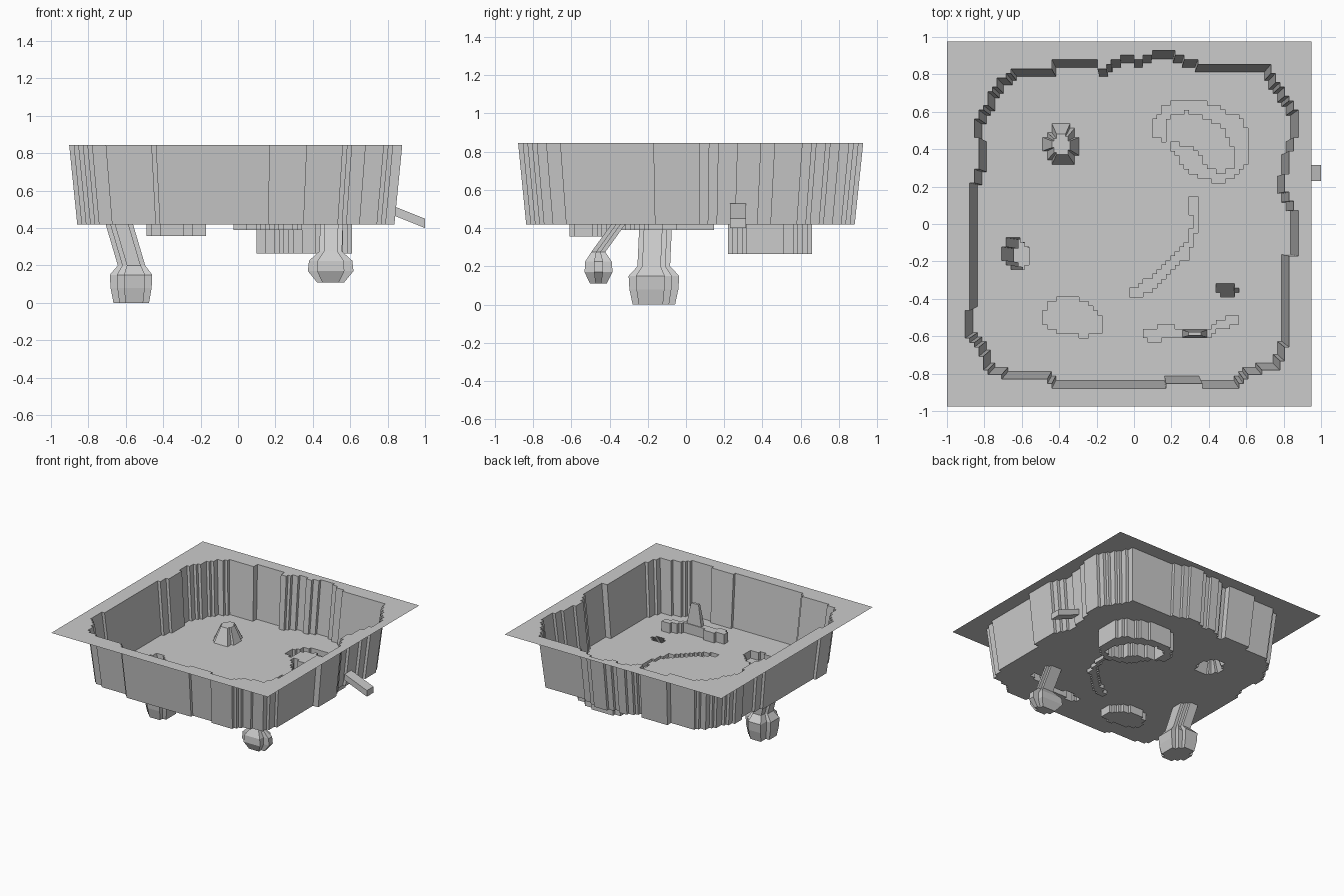
import bpy, bmesh

if "Cube" in bpy.data.objects:
    bpy.data.objects.remove(bpy.data.objects["Cube"])

CELL = 0.0244
RIM, FLOOR = 0.845, 0.42


def stair(points):
    """Closed outline snapped to the terrain grid as right-angled steps."""
    pts = [(round(x / CELL), round(y / CELL)) for x, y in points]
    path = []
    for (ax, ay), (bx, by) in zip(pts, pts[1:] + pts[:1]):
        n = max(abs(bx - ax), abs(by - ay))
        ox, oy = ax, ay
        for i in range(1, n + 1):
            nx, ny = round(ax + (bx - ax) * i / n), round(ay + (by - ay) * i / n)
            if nx != ox and ny != oy:
                path.append((nx, oy))
            path.append((nx, ny))
            ox, oy = nx, ny
    changed = True
    while changed:                       # drop points lying on straight runs
        changed = False
        for i in range(len(path)):
            a, b, c = path[i - 1], path[i], path[(i + 1) % len(path)]
            if (b[0] - a[0]) * (c[1] - b[1]) == (b[1] - a[1]) * (c[0] - b[0]):
                path.pop(i)
                changed = True
                break
    return [(x * CELL, y * CELL) for x, y in path]


def place(loop, cx=0, cy=0, s=1, dx=0, dy=0):
    return [(cx + (x - cx) * s + dx, cy + (y - cy) * s + dy) for x, y in loop]


def rect(x0, x1, y0, y1):
    return [(x0, y0), (x1, y0), (x1, y1), (x0, y1)]


def finish(name, bm):
    mesh = bpy.data.meshes.new(name)
    bm.to_mesh(mesh)
    bm.free()
    ob = bpy.data.objects.new(name, mesh)
    bpy.context.collection.objects.link(ob)
    return ob


def sheet(name, loops, z):
    """Flat sheet: first loop is the border, the others are holes."""
    bm = bmesh.new()
    for loop in loops:
        vs = [bm.verts.new((x, y, z)) for x, y in loop]
        for a, b in zip(vs, vs[1:] + vs[:1]):
            bm.edges.new((a, b))
    bmesh.ops.triangle_fill(bm, use_beauty=True, edges=bm.edges[:], normal=(0, 0, 1))
    return finish(name, bm)


def loft(name, rings, cap=False):
    """Skin between (loop, z) rings, optionally closing the last one."""
    bm = bmesh.new()
    rows = [[bm.verts.new((x, y, z)) for x, y in loop] for loop, z in rings]
    for r, q in zip(rows, rows[1:]):
        for i in range(len(r)):
            j = (i + 1) % len(r)
            bm.faces.new((r[i], r[j], q[j], q[i]))
    if cap:
        bm.faces.new(rows[-1])
    bmesh.ops.recalc_face_normals(bm, faces=bm.faces[:])
    return finish(name, bm)


# Outlines read from above
basin = stair([
    (-.44, .87), (-.22, .87), (-.2, .84), (-.09, .87), (-.08, .91), (-.01, .91), (0, .88),
    (.08, .9), (.09, .925), (.2, .925), (.28, .87), (.4, .845), (.7, .845), (.78, .74),
    (.87, .59), (.87, .5), (.83, .34), (.8, .2), (.85, .08), (.87, .02), (.87, -.16),
    (.835, -.17), (.835, -.64), (.79, -.78), (.64, -.8), (.56, -.87), (.22, -.86),
    (.15, -.89), (-.26, -.89), (-.44, -.875), (-.46, -.83), (-.61, -.83), (-.77, -.795),
    (-.82, -.65), (-.9, -.58), (-.9, -.49), (-.87, -.42), (-.87, -.26), (-.89, -.2),
    (-.89, .2), (-.845, .25), (-.83, .4), (-.845, .56), (-.8, .64), (-.72, .77),
    (-.64, .83), (-.47, .84)])
moat = stair([
    (.1, .52), (.1, .47), (.16, .43), (.22, .37), (.26, .3), (.35, .24), (.46, .23), (.54, .27),
    (.61, .34), (.61, .48), (.58, .55), (.48, .62), (.38, .67), (.22, .66), (.14, .6)])
island = stair([
    (.17, .56), (.17, .44), (.3, .42), (.34, .36), (.38, .3), (.46, .27), (.53, .32),
    (.54, .41), (.46, .53), (.4, .56), (.29, .61), (.24, .59)])
pond = stair([
    (-.49, -.54), (-.46, -.57), (-.36, -.59), (-.28, -.61), (-.18, -.56), (-.18, -.49),
    (-.22, -.44), (-.3, -.38), (-.39, -.38), (-.47, -.45)])
trench = stair([
    (-.03, -.39), (.02, -.39), (.09, -.34), (.2, -.25), (.29, -.17), (.32, -.06), (.35, -.05),
    (.35, .1), (.33, .14), (.3, .14), (.29, .1), (.31, 0), (.29, -.09), (.25, -.14),
    (.12, -.27), (-.03, -.36)])
ridge = stair([
    (.06, -.61), (.1, -.64), (.15, -.61), (.4, -.61), (.44, -.57), (.5, -.56), (.55, -.51),
    (.55, -.48), (.52, -.49), (.5, -.51), (.43, -.52), (.41, -.56), (.25, -.56), (.22, -.54),
    (.17, -.54), (.13, -.57), (.06, -.57)])
mound = stair([
    (-.49, .39), (-.43, .31), (-.34, .31), (-.29, .4), (-.29, .46), (-.34, .54), (-.41, .54),
    (-.49, .45)])
burrow_a = stair([(-.7, -.2), (-.66, -.24), (-.6, -.24), (-.56, -.19), (-.56, -.13),
                  (-.61, -.08), (-.69, -.08)])
burrow_b = stair([(.44, -.37), (.47, -.39), (.54, -.38), (.56, -.35), (.53, -.32), (.47, -.32)])
spire = rect(.26, .39, -.606, -.567)

# Rim, basin wall and floor
sheet("rim_sheet", [rect(-1, .95, -.975, .975), basin], RIM)
floor_edge = place(basin, s=.952)
loft("basin_wall", [(basin, RIM), (floor_edge, FLOOR)])
sheet("basin_floor", [floor_edge, moat, pond, trench, ridge, mound, burrow_a, burrow_b], FLOOR)

# Moat around a kidney-shaped island
loft("moat_wall", [(moat, FLOOR), (moat, .265)])
sheet("moat_floor", [moat, island], .265)
loft("moat_island", [(island, .265), (island, FLOOR)], cap=True)

# Shallow pits
loft("pond", [(pond, FLOOR), (pond, .357)], cap=True)
loft("trench", [(trench, FLOOR), (trench, .39)], cap=True)

# Raised features
loft("ridge_wall", [(ridge, FLOOR), (ridge, .5)])
sheet("ridge_top", [ridge, spire], .5)
loft("ridge_spire", [(spire, .5), (place(spire, .325, -.587, .52), .67)], cap=True)
loft("mound", [(mound, FLOOR), (place(mound, -.39, .425, .5), .54)], cap=True)


# Slanted burrows that open into faceted chambers
def burrow(name, loop, cx, cy, dx, dy, levels):
    rings = [(loop, FLOOR)] + [(place(loop, cx, cy, s, dx, dy), z) for z, s in levels]
    loft(name, rings, cap=True)


burrow("left_burrow", burrow_a, -.63, -.16, .065, -.01,
       [(.2, 1), (.15, 1.55), (.08, 1.5), (0, 1.3)])
burrow("right_burrow", burrow_b, .5, -.355, -.005, -.105,
       [(.275, 1), (.225, 1.9), (.17, 2), (.11, 1.2)])

# Sloping drain tunnel through the right wall
bm = bmesh.new()
rows = [[bm.verts.new((x, y, z + h)) for y, h in ((.23, 0), (.315, 0), (.315, .05), (.23, .05))]
        for x, z in ((.80, .48), (1, .4))]
for i in range(4):
    j = (i + 1) % 4
    bm.faces.new((rows[0][i], rows[0][j], rows[1][j], rows[1][i]))
bm.faces.new(rows[1])
bmesh.ops.recalc_face_normals(bm, faces=bm.faces[:])
finish("drain_tunnel", bm)
